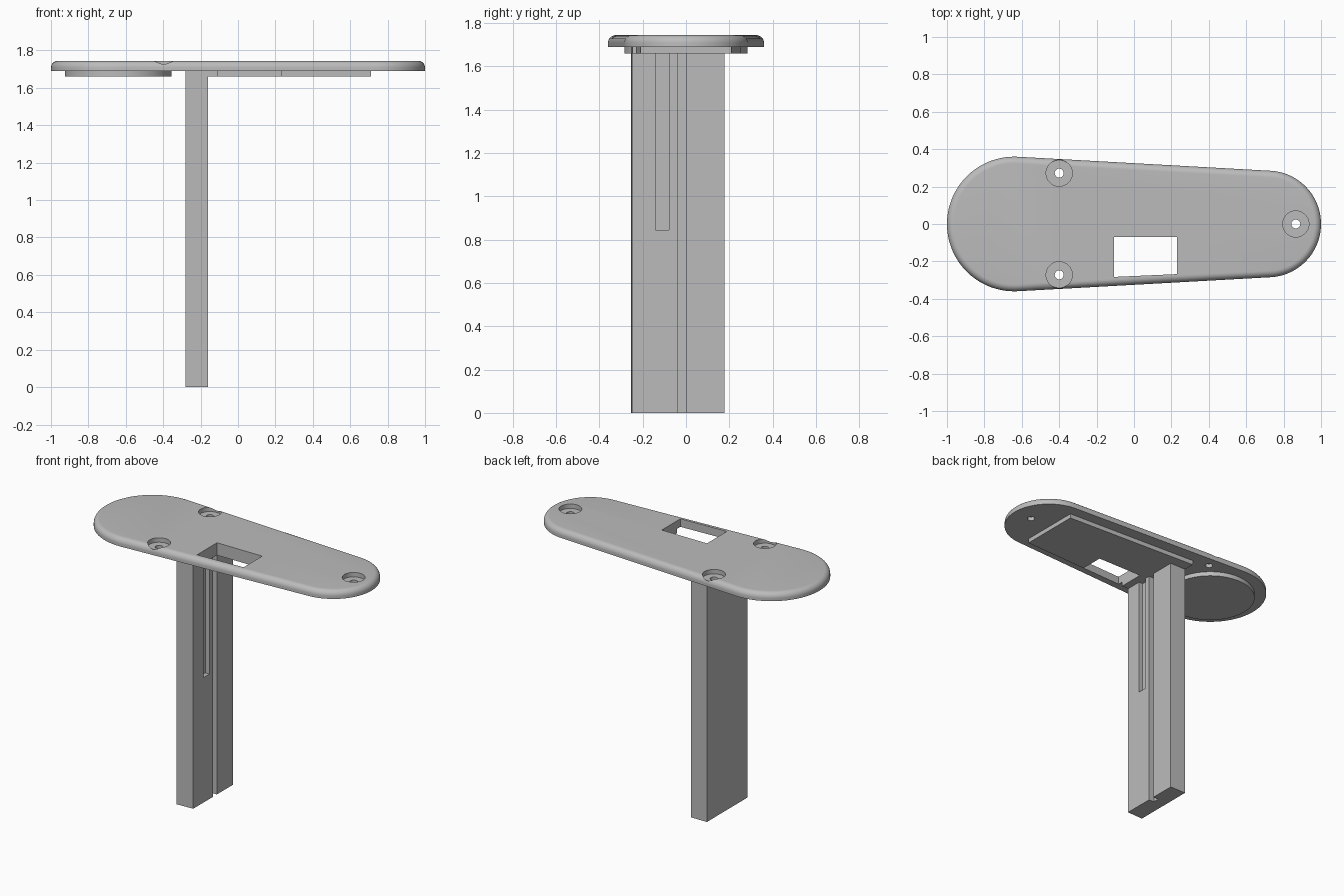
import bpy, bmesh
from math import acos, cos, sin, pi

if "Cube" in bpy.data.objects:
    bpy.data.objects.remove(bpy.data.objects["Cube"], do_unlink=True)

GREY = (0.5, 0.5, 0.5, 1)
mat = bpy.data.materials.new("plain grey")
mat.use_nodes = True
mat.diffuse_color = GREY
mat.node_tree.nodes["Principled BSDF"].inputs["Base Color"].default_value = GREY

# Main dimensions
BIG_X, BIG_R = -0.64, 0.36
SMALL_X, SMALL_R = 0.715, 0.285
TOP, PLATE_BOTTOM, PAD_BOTTOM = 1.744, 1.69, 1.66
FILLET = 0.036
BACK_X, FRONT_X = -0.28, -0.16


def loft(name, rings):
    """Closed solid through a stack of (outline, z) rings."""
    bm = bmesh.new()
    loops = [[bm.verts.new((x, y, z)) for x, y in pts] for pts, z in rings]
    for low, high in zip(loops, loops[1:]):
        for i in range(len(low)):
            j = (i + 1) % len(low)
            bm.faces.new((low[i], low[j], high[j], high[i]))
    bm.faces.new(list(reversed(loops[0])))
    bm.faces.new(loops[-1])
    bmesh.ops.recalc_face_normals(bm, faces=bm.faces)
    mesh = bpy.data.meshes.new(name)
    bm.to_mesh(mesh)
    bm.free()
    mesh.materials.append(mat)
    ob = bpy.data.objects.new(name, mesh)
    bpy.context.collection.objects.link(ob)
    return ob


def prism(name, pts, z0, z1):
    return loft(name, [(pts, z0), (pts, z1)])


def arc(cx, cy, r, a0, a1, n):
    return [(cx + r * cos(a0 + (a1 - a0) * i / n),
             cy + r * sin(a0 + (a1 - a0) * i / n)) for i in range(n + 1)]


def circle(cx, cy, r, n=48):
    return arc(cx, cy, r, 0, 2 * pi, n)[:-1]


def rect(x0, y0, x1, y1):
    return [(x0, y0), (x1, y0), (x1, y1), (x0, y1)]


def tapered_outline(inset):
    """Two round ends joined by tangent sides."""
    t = acos((BIG_R - SMALL_R) / (SMALL_X - BIG_X))
    return (arc(SMALL_X, 0, SMALL_R - inset, -t, t, 40)
            + arc(BIG_X, 0, BIG_R - inset, t, 2 * pi - t, 48))


def cut(ob, cutters):
    for c in cutters:
        c.hide_render = True
        mod = ob.modifiers.new("cut", 'BOOLEAN')
        mod.operation, mod.solver, mod.object = 'DIFFERENCE', 'EXACT', c
    deps = bpy.context.evaluated_depsgraph_get()
    mesh = bpy.data.meshes.new_from_object(ob.evaluated_get(deps))
    ob.modifiers.clear()
    ob.data = mesh
    for c in cutters:
        bpy.data.objects.remove(c, do_unlink=True)


def window_cutter():
    pts = [(-0.108, -0.07), (-0.108, -0.283), (0.23, -0.268), (0.23, -0.07)]
    return prism("window_cutter", pts, 1.5, 1.9)


# Top plate with a rounded upper rim
rings = [(tapered_outline(0), PLATE_BOTTOM)]
for i in range(9):
    a = i / 8 * pi / 2
    rings.append((tapered_outline(FILLET * (1 - cos(a))),
                  TOP - FILLET + FILLET * sin(a)))
plate = loft("top_plate", rings)

# Window and counterbored screw holes
cutters = [window_cutter()]
for x, y in ((-0.4, 0.272), (-0.4, -0.272), (0.865, 0)):
    cutters.append(prism("bore_cutter", circle(x, y, 0.07), TOP - 0.03, 1.9))
    cutters.append(prism("hole_cutter", circle(x, y, 0.024, 32), 1.6, 1.85))
cut(plate, cutters)

# Round boss under the wide end
disc = prism("underside_disc", circle(BIG_X, 0, 0.285, 80), PAD_BOTTOM, PLATE_BOTTOM)

# Tapered pad under the narrow end, opened by the window
pad = prism("underside_pad", [(BACK_X, -0.255), (0.71, -0.21),
                              (0.71, 0.21), (BACK_X, 0.255)],
            PAD_BOTTOM, PLATE_BOTTOM)
cut(pad, [window_cutter()])

# Post with a full-height groove and a shorter slot
groove = FRONT_X - 0.04
post = prism("post", [(BACK_X, -0.255), (FRONT_X, -0.25), (FRONT_X, -0.04),
                      (groove, -0.04), (groove, 0.003), (FRONT_X, 0.003),
                      (FRONT_X, 0.177), (BACK_X, 0.177)], 0, PAD_BOTTOM)
cut(post, [prism("slot_cutter", rect(FRONT_X - 0.03, -0.14, 0, -0.078), 0.845, 1.8)])

# Smooth the curved walls, keep edges sharp
bpy.ops.object.select_all(action='DESELECT')
for ob in (plate, disc, pad, post):
    ob.select_set(True)
bpy.context.view_layer.objects.active = plate
bpy.ops.object.shade_smooth_by_angle(angle=pi / 6)
